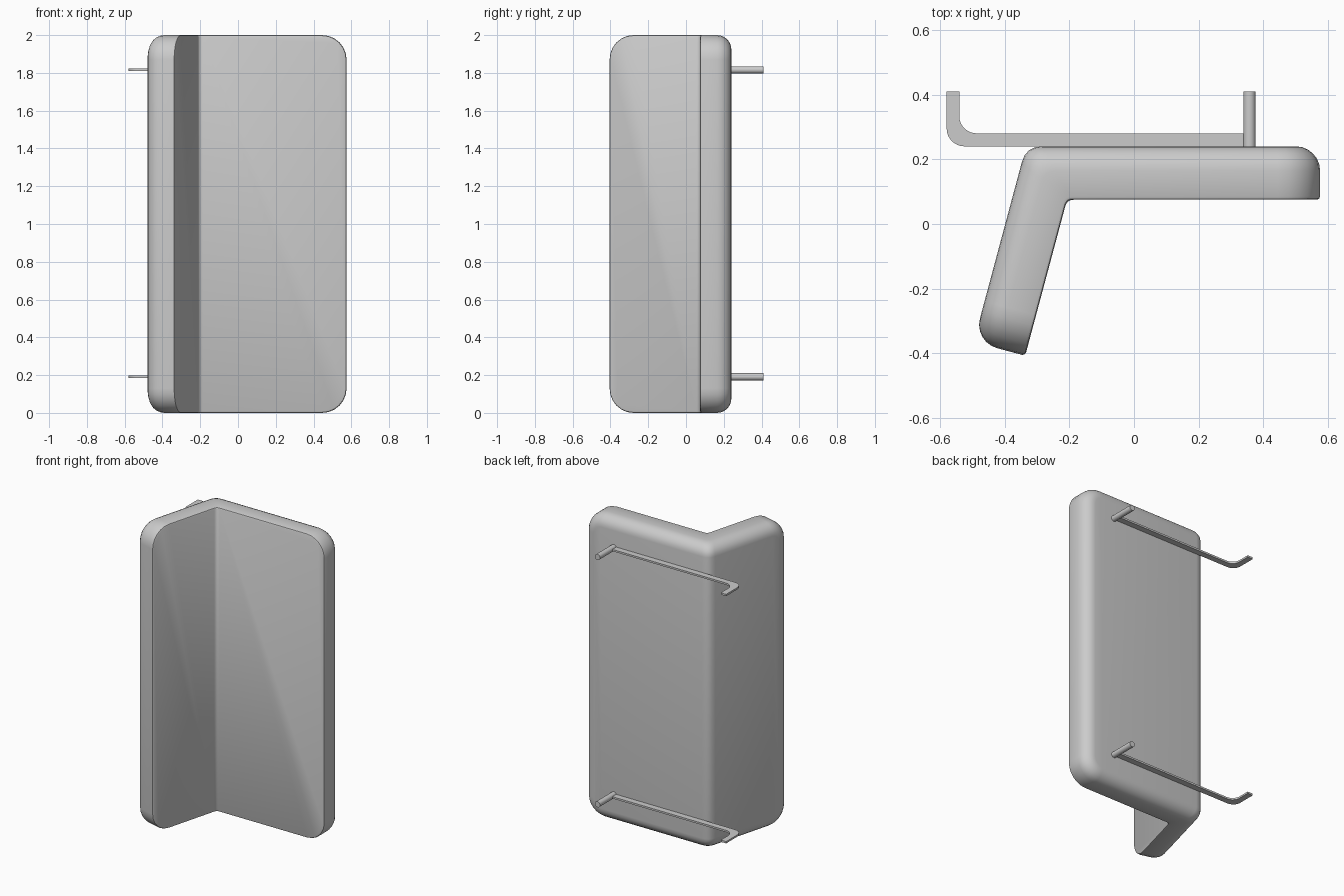
import bpy, bmesh, math
from mathutils import Vector

if "Cube" in bpy.data.objects:
    bpy.data.objects.remove(bpy.data.objects["Cube"])

INNER = Vector((-0.207, 0.075))
PANEL_DIR, PANEL_N = Vector((1, 0)), Vector((0, 1))
A = math.radians(15)
WING_DIR = Vector((-math.sin(A), -math.cos(A)))
WING_N = Vector((-math.cos(A), math.sin(A)))
PANEL_LEN, WING_LEN, THICK, HEIGHT = 0.782, 0.499, 0.165, 2.0
ROUND, CORNER, FOLD, SEG = 0.075, 0.13, 4, 6


def finish(bm, name):
    bmesh.ops.recalc_face_normals(bm, faces=bm.faces)
    me = bpy.data.meshes.new(name)
    bm.to_mesh(me)
    bm.free()
    ob = bpy.data.objects.new(name, me)
    bpy.context.collection.objects.link(ob)
    bpy.ops.object.select_all(action='DESELECT')
    ob.select_set(True)
    bpy.context.view_layer.objects.active = ob
    bpy.ops.object.shade_smooth_by_angle(angle=math.radians(30))
    return ob


def fold_points(d):
    # rounded mitre between wing and panel at depth d
    c = INNER + (PANEL_N + WING_N) * d / (1 + PANEL_N.dot(WING_N))
    t = 0.02 + 0.03 * d / THICK
    a, b = c + WING_DIR * t, c + PANEL_DIR * t
    return [a * (1 - s)**2 + c * 2 * s * (1 - s) + b * s * s
            for s in (k / FOLD for k in range(FOLD + 1))]


def end_points(direction, normal, length, d, inset):
    # rounded free end, from bottom to top
    r = CORNER - inset
    u0 = length - CORNER
    pts = []
    for zc, start in ((CORNER, -90), (HEIGHT - CORNER, 0)):
        for k in range(SEG + 1):
            a = math.radians(start + 90 * k / SEG)
            p = INNER + direction * (u0 + r * math.cos(a)) + normal * d
            pts.append((p.x, p.y, zc + r * math.sin(a)))
    return pts


# folded body: layered outlines from the crisp front to the rounded back
layers = [(0, 0.01), (0.003, 0.003), (0.01, 0)]
for k in range(SEG + 1):
    a = math.pi / 2 * k / SEG
    layers.append((THICK - ROUND + ROUND * math.sin(a), ROUND * (1 - math.cos(a))))

bm = bmesh.new()
rings = []
for d, inset in layers:
    f = fold_points(d)
    pts = [(p.x, p.y, inset) for p in f]
    pts += end_points(PANEL_DIR, PANEL_N, PANEL_LEN, d, inset)
    pts += [(p.x, p.y, HEIGHT - inset) for p in reversed(f)]
    pts += reversed(end_points(WING_DIR, WING_N, WING_LEN, d, inset))
    rings.append([bm.verts.new(p) for p in pts])
n = len(rings[0])
for r0, r1 in zip(rings, rings[1:]):
    for i in range(n):
        j = (i + 1) % n
        bm.faces.new((r0[i], r0[j], r1[j], r1[i]))
top = FOLD + 1 + 2 * (SEG + 1)
for r in (rings[0], rings[-1]):
    bm.faces.new(r[FOLD:top + 1])
    bm.faces.new(r[top + FOLD:] + [r[0]])
    for k in range(FOLD):
        bm.faces.new((r[k], r[k + 1], r[top + FOLD - k - 1], r[top + FOLD - k]))
finish(bm, "folded_panel")


def arc(cx, cy, r, a0, a1):
    return [(cx + r * math.cos(math.radians(a0 + (a1 - a0) * k / 8)),
             cy + r * math.sin(math.radians(a0 + (a1 - a0) * k / 8))) for k in range(9)]


for label, z in (("lower", 0.191), ("upper", 1.816)):
    # flat bar with a bent end
    outline = [(0.357, 0.24), (0.357, 0.28)] + arc(-0.486, 0.334, 0.054, 270, 180)
    outline += [(-0.54, 0.41), (-0.579, 0.41)] + arc(-0.524, 0.295, 0.055, 180, 270)
    bm = bmesh.new()
    face = bm.faces.new([bm.verts.new((x, y, z - 0.006)) for x, y in outline])
    ext = bmesh.ops.extrude_face_region(bm, geom=[face])
    bmesh.ops.translate(bm, vec=(0, 0, 0.012),
                        verts=[v for v in ext['geom'] if isinstance(v, bmesh.types.BMVert)])
    finish(bm, label + "_hinge_bar")
    # round pin
    bpy.ops.mesh.primitive_cylinder_add(vertices=24, radius=0.019, depth=0.175,
                                        location=(0.357, 0.3225, z),
                                        rotation=(math.pi / 2, 0, 0))
    bpy.context.object.name = label + "_hinge_pin"
    bpy.ops.object.shade_smooth_by_angle(angle=math.radians(30))
